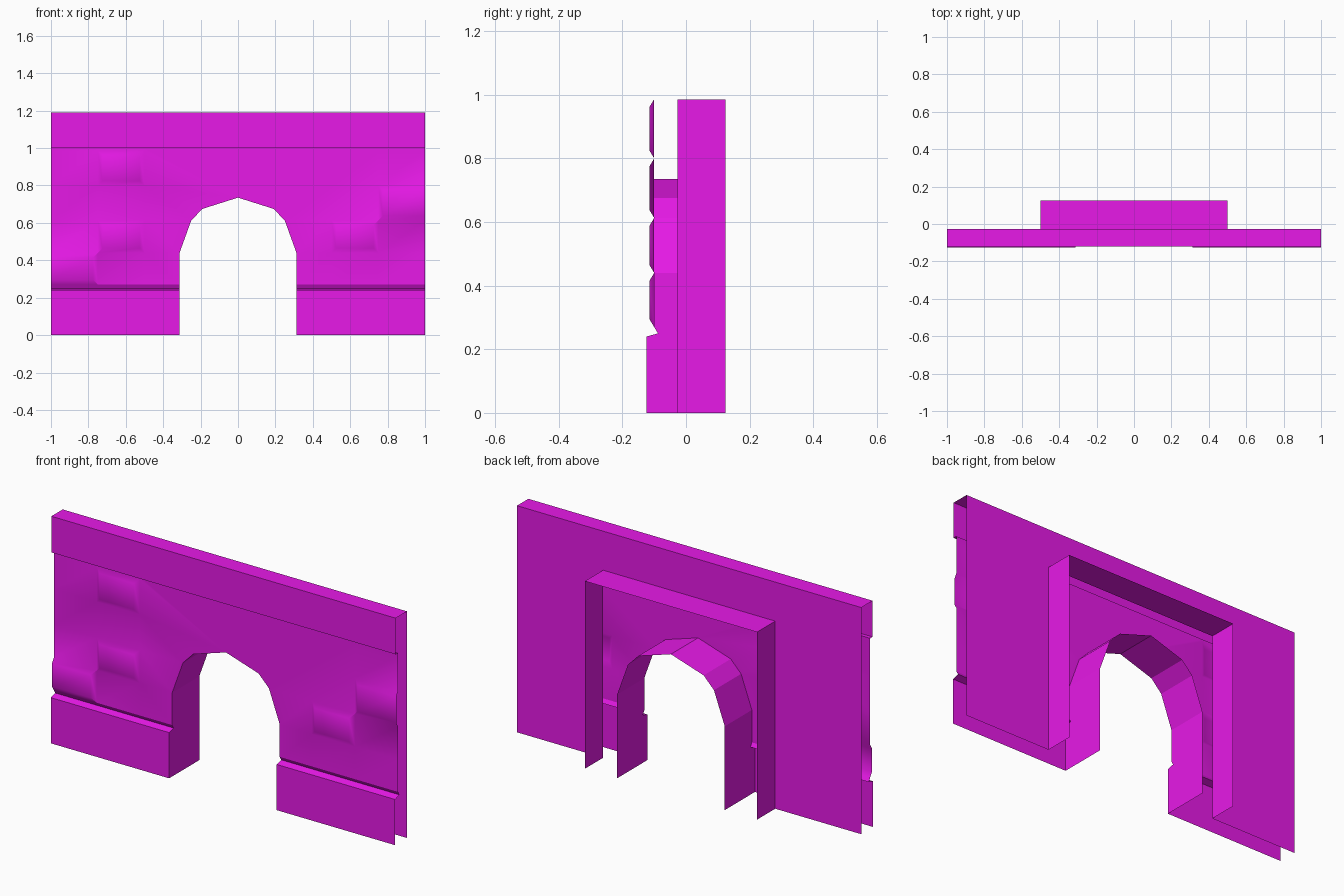
import bpy, bmesh, math
from mathutils import Vector

if "Cube" in bpy.data.objects:
    bpy.data.objects.remove(bpy.data.objects["Cube"])

magenta = bpy.data.materials.new("magenta")
magenta.diffuse_color = (0.8, 0.01, 0.8, 1)
magenta.use_nodes = True
magenta.node_tree.nodes["Principled BSDF"].inputs["Base Color"].default_value = magenta.diffuse_color

FRONT, BACK, UP, DOWN = (0, -1, 0), (0, 1, 0), (0, 0, 1), (0, 0, -1)


def build(name, faces, smooth=False):
    """Make an object from (points, facing direction) pairs."""
    bm = bmesh.new()
    for pts, facing in faces:
        f = bm.faces.new([bm.verts.new(p) for p in pts])
        f.normal_update()
        if f.normal.dot(Vector(facing)) < 0:
            f.normal_flip()
    bmesh.ops.remove_doubles(bm, verts=bm.verts[:], dist=0.0005)
    me = bpy.data.meshes.new(name)
    bm.to_mesh(me)
    bm.free()
    me.materials.append(magenta)
    ob = bpy.data.objects.new(name, me)
    bpy.context.collection.objects.link(ob)
    if smooth:
        bpy.ops.object.select_all(action='DESELECT')
        ob.select_set(True)
        bpy.context.view_layer.objects.active = ob
        bpy.ops.object.shade_smooth_by_angle(angle=math.radians(40))
    return ob


def wall_rect(x0, x1, z0, z1, y):
    return [(x0, y, z0), (x1, y, z0), (x1, y, z1), (x0, y, z1)]


def strip(path, x0, x1, facing):
    """Sweep a (y, z) path along x."""
    return [([(x0, *a), (x1, *a), (x1, *b), (x0, *b)], facing)
            for a, b in zip(path, path[1:])]


def brick(x0, x1, z0, z1):
    """Raised brick with sloping edges, cut off flat at the wall ends."""
    b = 0.025
    a0 = x0 if x0 < -0.99 else x0 + b
    a1 = x1 if x1 > 0.99 else x1 - b
    low = wall_rect(x0, x1, z0, z1, WALL)
    high = wall_rect(a0, a1, z0 + b, z1 - b, WALL - 0.015)
    out = [(high, FRONT)]
    for i in range(4):
        if (i == 3 and a0 == x0) or (i == 1 and a1 == x1):
            continue
        j = (i + 1) % 4
        out.append(([low[i], low[j], high[j], high[i]], FRONT))
    return out


WALL, PANEL, REAR, BAND, TOP = -0.1, -0.026, 0.125, -0.12, 1.19
HALF = 0.3125
arch = [(HALF, 0.44), (0.25, 0.613), (0.19, 0.675), (0, 0.735)]
rows = [0.27, 0.44, 0.613, 0.8, 0.987, 1.0]
bricks = {(-1, 0), (-0.75, 2), (-0.75, 3), (0.5, 2 - 1), (0.75, 2)}
bricks = {(-1, 0), (-0.75, 1), (-0.75, 3), (0.5, 1), (0.75, 2)}

# Front wall: brick grid at both ends, arch surround in the middle
wall = []
for x in (-1, -0.75, 0.5, 0.75):
    for r in range(5):
        cell = (x, x + 0.25, rows[r], rows[r + 1])
        wall += brick(*cell) if (x, r) in bricks else [(wall_rect(*cell, WALL), FRONT)]
for s in (1, -1):
    surround = [
        [(HALF, 0.27), (0.5, 0.27), (0.5, 0.44), arch[0]],
        [arch[0], (0.5, 0.44), (0.5, 0.613), arch[1]],
        [arch[1], (0.5, 0.613), (0.5, 0.8), arch[2]],
        [arch[2], (0.5, 0.8), (0.5, 0.987), (0.5, 1.0), (0, 1.0), arch[3]],
    ]
    wall += [([(s * x, WALL, z) for x, z in poly], FRONT) for poly in surround]
build("brick_wall", wall, smooth=True)

# Base blocks with the groove above them
base_path = [(-0.125, 0), (-0.125, 0.24), (-0.088, 0.25)]
base = []
for s in (1, -1):
    base += strip(base_path[:2], s * HALF, s, FRONT)
    base += strip(base_path[1:], s * HALF, s, UP)
    base += strip([(-0.088, 0.25), (WALL, 0.27)], s * HALF, s, FRONT)
build("base_blocks", base)

# Top band with cap and lip
band = strip([(BAND, 1.0), (BAND, TOP)], -1, 1, FRONT)
band += strip([(BAND, TOP), (PANEL, TOP)], -1, 1, UP)
band += strip([(BAND, 1.0), (WALL, 1.0)], -1, 1, DOWN)
build("top_band", band)

# Inner surface of the arch
reveal = []
jamb = base_path + [(WALL, 0.27), (WALL, 0.44), (REAR, 0.44), (REAR, 0)]
for s in (1, -1):
    reveal.append(([(s * HALF, y, z) for y, z in jamb], (-s, 0, 0)))
    for (xa, za), (xb, zb) in zip(arch, arch[1:]):
        reveal.append(([(s * xa, WALL, za), (s * xb, WALL, zb),
                        (s * xb, REAR, zb), (s * xa, REAR, za)], (-s, 0, -1)))
build("arch_reveal", reveal)

# Back panel, open behind the doorway
FX, FZ = 0.5, 0.985
panel = [(wall_rect(-1, -FX, 0, FZ, PANEL), BACK),
         (wall_rect(FX, 1, 0, FZ, PANEL), BACK),
         ([(-1, PANEL, FZ), (-FX, PANEL, FZ), (FX, PANEL, FZ), (1, PANEL, FZ),
           (1, PANEL, TOP), (-1, PANEL, TOP)], BACK)]
build("back_panel", panel)

# Open rear frame around the doorway
frame = strip([(PANEL, FZ), (REAR, FZ)], -FX, FX, UP)
for s in (1, -1):
    frame.append(([(s * FX, PANEL, 0), (s * FX, REAR, 0),
                   (s * FX, REAR, FZ), (s * FX, PANEL, FZ)], (s, 0, 0)))
build("rear_frame", frame)
